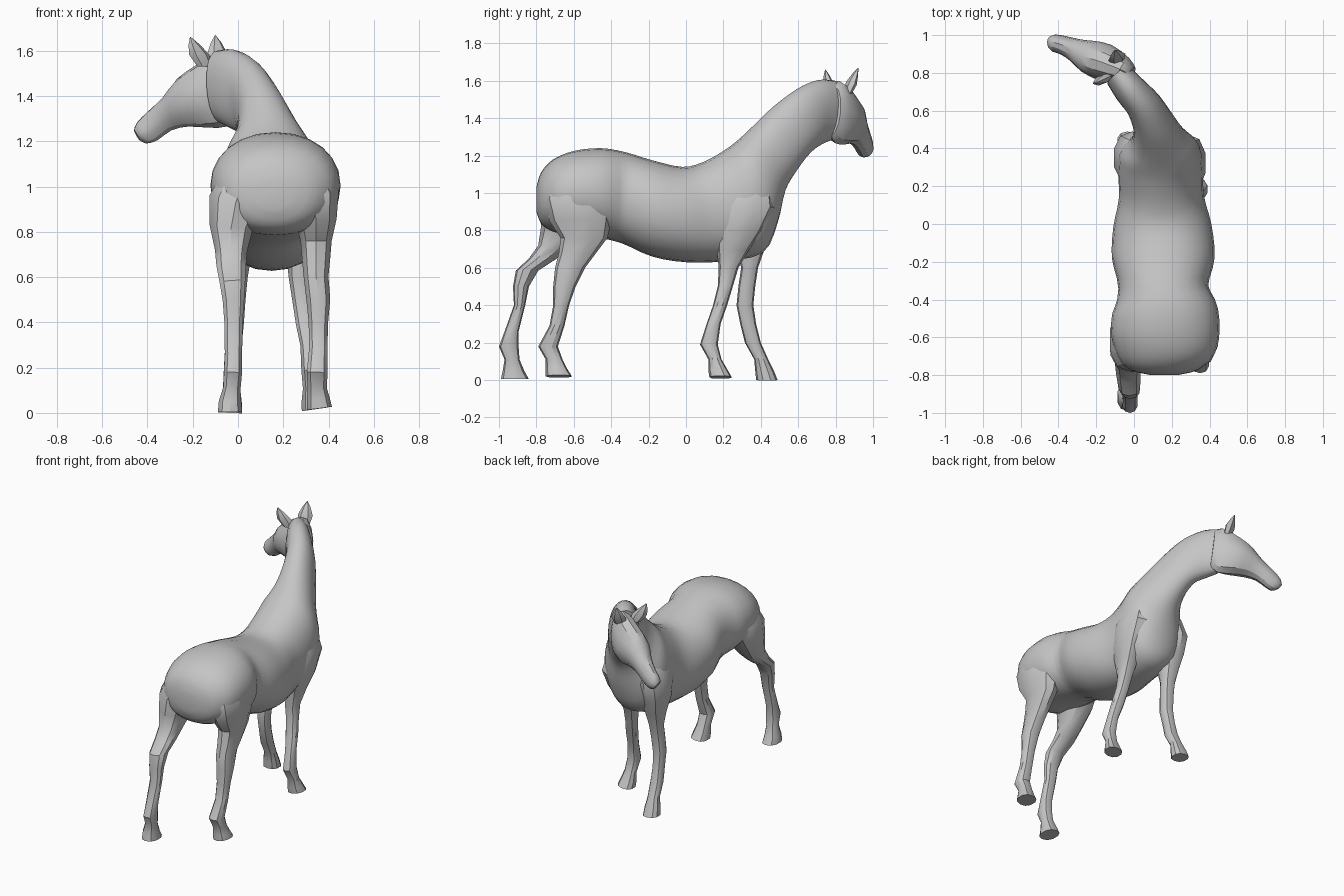
import bpy, bmesh, math
from mathutils import Vector as V

coat = bpy.data.materials.new("grey_coat")
coat.diffuse_color = (0.56, 0.56, 0.56, 1)


def spline(rows, steps):
    """Catmull-Rom interpolation between rows of numbers."""
    out = []
    for i in range(len(rows) - 1):
        p = [rows[min(max(i + k, 0), len(rows) - 1)] for k in (-1, 0, 1, 2)]
        for s in range(steps):
            t = s / steps
            out.append([0.5 * (2 * b + (c - a) * t + (2 * a - 5 * b + 4 * c - d) * t * t
                               + (3 * b - a - 3 * c + d) * t ** 3) for a, b, c, d in zip(*p)])
    return out + [list(rows[-1])]


def loft(name, rows, sides, steps=1, power=2.0, angle=35):
    """Skin over sections; each row is end point a, opposite end point b, half width."""
    rows = spline(rows, steps)
    mids = [(V(r[:3]) + V(r[3:6])) / 2 for r in rows]
    bm = bmesh.new()
    rings = []
    for i, r in enumerate(rows):
        up = (V(r[:3]) - V(r[3:6])) / 2
        run = mids[min(i + 1, len(mids) - 1)] - mids[max(i - 1, 0)]
        side = run.cross(up).normalized() * r[6]
        ring = []
        for k in range(sides):
            c, s = math.cos(math.tau * k / sides), math.sin(math.tau * k / sides)
            c = math.copysign(abs(c) ** (2 / power), c)
            s = math.copysign(abs(s) ** (2 / power), s)
            ring.append(bm.verts.new(mids[i] + up * c + side * s))
        rings.append(ring)
    for lo, hi in zip(rings, rings[1:]):
        for k in range(sides):
            j = (k + 1) % sides
            bm.faces.new((lo[k], lo[j], hi[j], hi[k]))
    bm.faces.new(rings[0])
    bm.faces.new(rings[-1])
    bmesh.ops.recalc_face_normals(bm, faces=bm.faces)
    me = bpy.data.meshes.new(name)
    bm.to_mesh(me)
    bm.free()
    ob = bpy.data.objects.new(name, me)
    bpy.context.collection.objects.link(ob)
    me.materials.append(coat)
    bpy.ops.object.select_all(action='DESELECT')
    ob.select_set(True)
    bpy.context.view_layer.objects.active = ob
    bpy.ops.object.shade_smooth_by_angle(angle=math.radians(angle))
    return ob


# Trunk and neck: x, top y, top z, x, bottom y, bottom z, half width
trunk = [(0.16, -0.80, 1.03, 0.16, -0.80, 0.90, 0.07),
         (0.16, -0.775, 1.11, 0.16, -0.77, 0.83, 0.18),
         (0.16, -0.71, 1.18, 0.16, -0.70, 0.79, 0.25),
         (0.165, -0.60, 1.225, 0.165, -0.60, 0.78, 0.285),
         (0.165, -0.46, 1.24, 0.165, -0.46, 0.76, 0.28),
         (0.155, -0.33, 1.22, 0.155, -0.34, 0.73, 0.238),
         (0.155, -0.18, 1.175, 0.155, -0.18, 0.66, 0.272),
         (0.15, -0.02, 1.14, 0.15, 0.0, 0.63, 0.26),
         (0.145, 0.09, 1.165, 0.145, 0.20, 0.635, 0.225),
         (0.14, 0.20, 1.225, 0.14, 0.41, 0.68, 0.225),
         (0.14, 0.28, 1.285, 0.14, 0.49, 0.84, 0.21),
         (0.13, 0.36, 1.36, 0.13, 0.53, 1.01, 0.15),
         (0.10, 0.47, 1.465, 0.11, 0.585, 1.11, 0.112),
         (0.05, 0.60, 1.56, 0.055, 0.655, 1.21, 0.095),
         (-0.02, 0.71, 1.605, -0.02, 0.71, 1.255, 0.087),
         (-0.09, 0.80, 1.60, -0.07, 0.77, 1.28, 0.075)]
loft("trunk_and_neck", trunk, 24, steps=3, power=2.15, angle=50)

# Head, turned to the left, from the poll to the muzzle
head = [(-0.03, 0.795, 1.57, -0.01, 0.775, 1.31, 0.05),
        (-0.075, 0.82, 1.60, -0.05, 0.80, 1.265, 0.078),
        (-0.18, 0.86, 1.54, -0.13, 0.85, 1.26, 0.10),
        (-0.27, 0.89, 1.475, -0.22, 0.885, 1.265, 0.088),
        (-0.325, 0.925, 1.40, -0.295, 0.915, 1.248, 0.063),
        (-0.40, 0.955, 1.33, -0.355, 0.94, 1.205, 0.05),
        (-0.445, 0.965, 1.285, -0.405, 0.95, 1.19, 0.046),
        (-0.46, 0.96, 1.25, -0.435, 0.955, 1.205, 0.03)]
loft("head", head, 12, steps=2, angle=30)

# Ears: base and tip
for name, base, tip in (("ear_left", (-0.145, 0.775, 1.53), (-0.21, 0.745, 1.66)),
                        ("ear_right", (-0.085, 0.86, 1.53), (-0.10, 0.92, 1.668))):
    b, t = V(base), V(tip)
    out = (V((0.045, 0.018, 0)))
    rows = []
    for f, w in ((0, 0.75), (0.4, 1.0), (0.75, 0.55), (1, 0.05)):
        c = b.lerp(t, f)
        rows.append((*(c + out * w), *(c - out * w), 0.026 * w))
    loft(name, rows, 6)


def leg(name, rows):
    """Leg rows: height, back y, front y, centre x, half width."""
    loft(name, [(x, f, z, x, b, z, w) for z, b, f, x, w in rows], 10, power=2.3)


leg("hind_leg_left", [(0.005, -0.99, -0.84, -0.035, 0.056), (0.05, -0.98, -0.865, -0.035, 0.052),
                      (0.11, -0.97, -0.89, -0.027, 0.040), (0.18, -1.0, -0.895, -0.022, 0.042),
                      (0.26, -0.97, -0.895, -0.02, 0.040), (0.40, -0.92, -0.86, -0.02, 0.042),
                      (0.50, -0.925, -0.84, -0.02, 0.050), (0.585, -0.91, -0.79, -0.025, 0.060),
                      (0.65, -0.84, -0.69, -0.03, 0.068), (0.72, -0.79, -0.61, -0.03, 0.075),
                      (0.82, -0.775, -0.52, -0.03, 0.10), (0.93, -0.785, -0.44, -0.01, 0.125),
                      (1.05, -0.74, -0.46, 0.03, 0.10), (1.12, -0.67, -0.52, 0.06, 0.05)])
leg("hind_leg_right", [(0.02, -0.75, -0.61, 0.36, 0.058), (0.06, -0.75, -0.635, 0.355, 0.053),
                       (0.11, -0.75, -0.66, 0.35, 0.044), (0.18, -0.79, -0.685, 0.35, 0.048),
                       (0.29, -0.73, -0.65, 0.355, 0.042), (0.40, -0.71, -0.625, 0.355, 0.045),
                       (0.50, -0.71, -0.59, 0.355, 0.055), (0.60, -0.70, -0.54, 0.345, 0.057),
                       (0.68, -0.68, -0.48, 0.345, 0.065), (0.76, -0.67, -0.42, 0.345, 0.072),
                       (0.85, -0.73, -0.40, 0.345, 0.095), (0.95, -0.76, -0.40, 0.33, 0.125),
                       (1.05, -0.73, -0.44, 0.29, 0.12), (1.12, -0.67, -0.52, 0.26, 0.05)])
leg("front_leg_right", [(0.015, 0.125, 0.245, 0.335, 0.056), (0.05, 0.12, 0.225, 0.33, 0.052),
                        (0.11, 0.12, 0.19, 0.325, 0.040), (0.19, 0.075, 0.17, 0.32, 0.042),
                        (0.30, 0.11, 0.185, 0.31, 0.036), (0.40, 0.145, 0.22, 0.295, 0.042),
                        (0.50, 0.17, 0.25, 0.28, 0.042), (0.60, 0.175, 0.28, 0.27, 0.048),
                        (0.70, 0.165, 0.34, 0.275, 0.065), (0.80, 0.16, 0.41, 0.285, 0.085),
                        (0.92, 0.17, 0.475, 0.285, 0.097), (1.03, 0.19, 0.46, 0.26, 0.085),
                        (1.13, 0.22, 0.40, 0.22, 0.04)])
leg("front_leg_left", [(0.0, 0.375, 0.49, -0.035, 0.056), (0.05, 0.37, 0.47, -0.033, 0.052),
                       (0.11, 0.365, 0.44, -0.028, 0.040), (0.20, 0.315, 0.40, -0.022, 0.042),
                       (0.30, 0.29, 0.375, -0.02, 0.038), (0.40, 0.27, 0.36, -0.015, 0.043),
                       (0.50, 0.28, 0.37, -0.01, 0.045), (0.60, 0.295, 0.385, -0.005, 0.050),
                       (0.70, 0.27, 0.42, -0.005, 0.068), (0.80, 0.23, 0.455, -0.01, 0.088),
                       (0.92, 0.21, 0.49, -0.01, 0.10), (1.03, 0.21, 0.47, 0.02, 0.085),
                       (1.13, 0.23, 0.40, 0.06, 0.04)])
